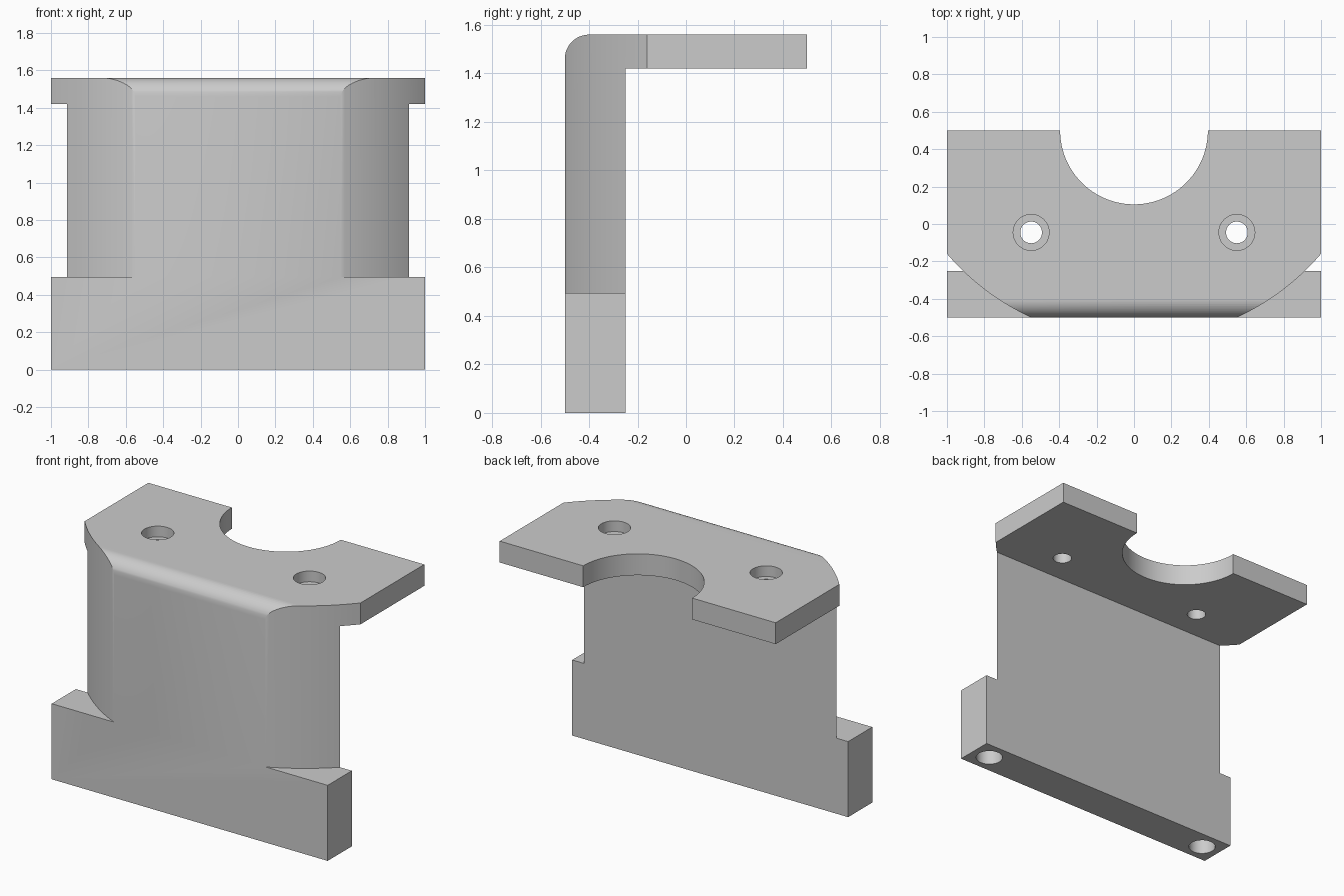
import bpy
import bmesh
import math

if "Cube" in bpy.data.objects:
    bpy.data.objects.remove(bpy.data.objects["Cube"], do_unlink=True)

# Key dimensions
FRONT, BACK, WALL_BACK = -0.5, 0.5, -0.25
BASE_TOP, PLATE_BOTTOM, TOP = 0.495, 1.42, 1.56
FILLET = 0.1
ARC_Y, ARC_R = 0.696, 1.316

grey = bpy.data.materials.new("plain grey")
grey.use_nodes = True
COLOUR = (0.6, 0.6, 0.6, 1)
grey.diffuse_color = COLOUR
grey.node_tree.nodes["Principled BSDF"].inputs["Base Color"].default_value = COLOUR


def prism(name, points, offset):
    """Solid made by sweeping a closed outline along an offset."""
    bm = bmesh.new()
    face = bm.faces.new([bm.verts.new(p) for p in points])
    moved = bmesh.ops.extrude_face_region(bm, geom=[face])["geom"]
    bmesh.ops.translate(bm, vec=offset, verts=[v for v in moved if isinstance(v, bmesh.types.BMVert)])
    bmesh.ops.recalc_face_normals(bm, faces=bm.faces)
    mesh = bpy.data.meshes.new(name)
    bm.to_mesh(mesh)
    bm.free()
    mesh.materials.append(grey)
    obj = bpy.data.objects.new(name, mesh)
    bpy.context.collection.objects.link(obj)
    return obj


def arc(cx, cy, r, start, end, steps):
    angles = [start + (end - start) * i / steps for i in range(steps + 1)]
    return [(cx + r * math.cos(a), cy + r * math.sin(a)) for a in angles]


def cylinder(name, x, y, r, z0, z1, sides=48):
    ring = arc(x, y, r, 0, math.tau, sides)[:-1]
    return prism(name, [(px, py, z0) for px, py in ring], (0, 0, z1 - z0))


# Bracket: side profile with a rounded front top edge, swept across the width
profile = [(FRONT, 0), (WALL_BACK, 0), (WALL_BACK, PLATE_BOTTOM), (BACK, PLATE_BOTTOM), (BACK, TOP)]
profile += arc(FRONT + FILLET, TOP - FILLET, FILLET, math.pi / 2, math.pi, 12)
bracket = prism("bracket", [(-1, y, z) for y, z in profile], (2, 0, 0))

# Round notch in the back of the top plate
cutters = [cylinder("notch_cutter", 0, BACK, 0.395, 1.3, 1.7, 96)]

for side, word in ((1, "left"), (-1, "right")):
    # Curved front corner above the base
    start = math.atan2(-0.9, 1.05)
    end = -math.acos(0.5 / ARC_R)
    curve = arc(0, ARC_Y, ARC_R, start, end, 24)
    outline = [(1.2, -0.7)] + [(1.2, curve[0][1])] + curve + [(curve[-1][0], -0.7)]
    cutters.append(prism(word + "_corner_cutter", [(side * x, y, BASE_TOP) for x, y in outline], (0, 0, 1.3)))

    # Step at the side of the wall
    step = [(0.922, -0.7), (1.2, -0.7), (1.2, -0.1), (0.922, -0.1)]
    cutters.append(prism(word + "_step_cutter", [(side * x, y, BASE_TOP) for x, y in step],
                         (0, 0, PLATE_BOTTOM - BASE_TOP)))

    # Counterbored screw hole in the plate and blind hole under the base
    cutters.append(cylinder(word + "_screw_cutter", side * 0.55, -0.045, 0.058, 1.3, 1.7))
    cutters.append(cylinder(word + "_counterbore_cutter", side * 0.55, -0.045, 0.096, TOP - 0.07, 1.7))
    cutters.append(cylinder(word + "_base_hole_cutter", side * 0.873, -0.375, 0.083, -0.1, 0.35))

# Cut everything, keep the result and drop the cutters
for cutter in cutters:
    mod = bracket.modifiers.new(cutter.name, "BOOLEAN")
    mod.operation = "DIFFERENCE"
    mod.solver = "EXACT"
    mod.object = cutter
bpy.context.view_layer.objects.active = bracket
for mod in list(bracket.modifiers):
    bpy.ops.object.modifier_apply(modifier=mod.name)
for cutter in cutters:
    bpy.data.objects.remove(cutter, do_unlink=True)

# Smooth curves, sharp edges
bpy.ops.object.select_all(action="DESELECT")
bracket.select_set(True)
bpy.ops.object.shade_smooth_by_angle(angle=math.radians(30))
